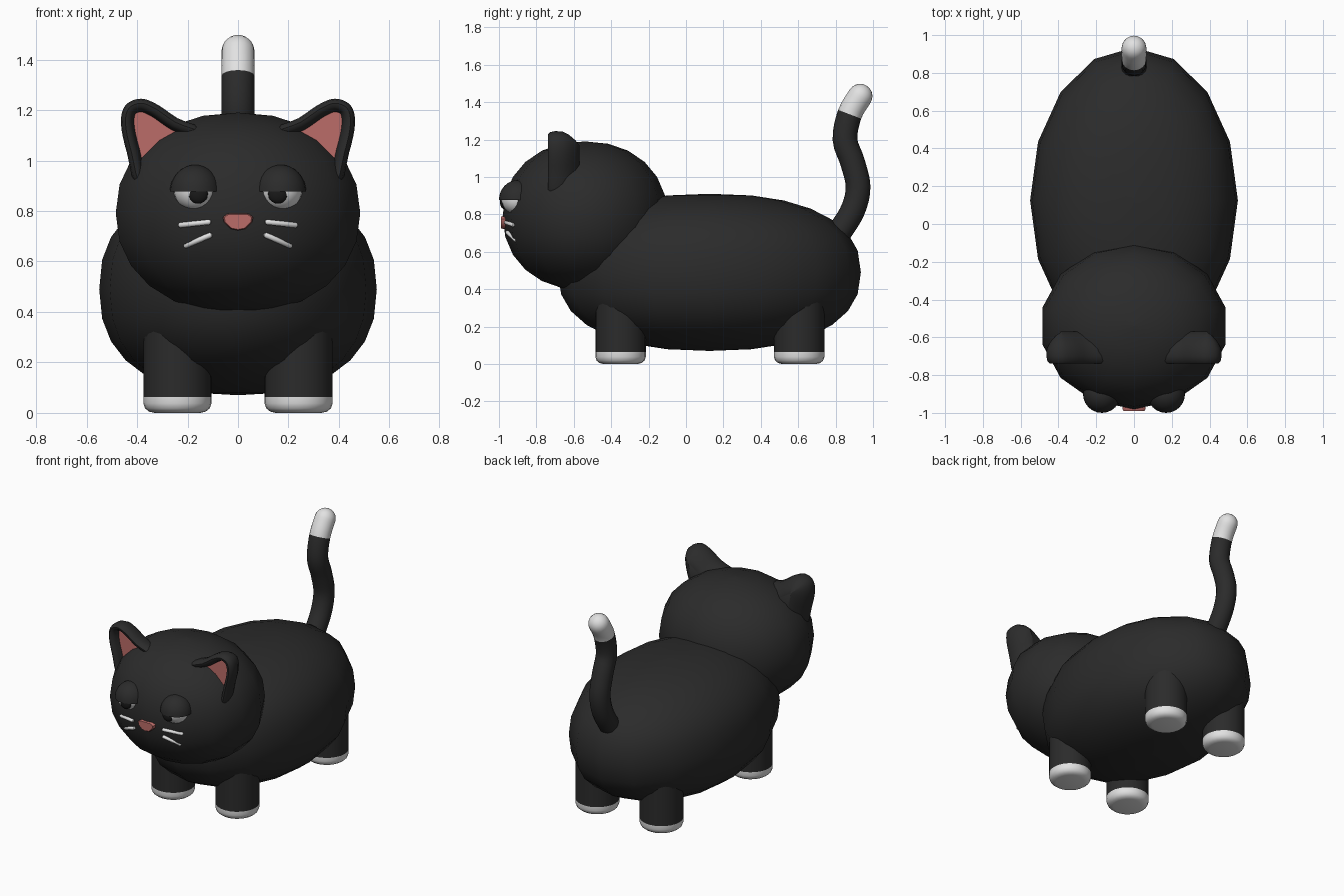
import bpy, bmesh, math
from mathutils import Vector

if "Cube" in bpy.data.objects:
    bpy.data.objects.remove(bpy.data.objects["Cube"])


def material(name, rgb):
    m = bpy.data.materials.new(name)
    m.diffuse_color = (*rgb, 1)
    m.use_nodes = True
    m.node_tree.nodes["Principled BSDF"].inputs["Base Color"].default_value = m.diffuse_color
    return m


BLACK = material("black fur", (0.024, 0.024, 0.024))
WHITE = material("white fur", (0.76, 0.76, 0.76))
PINK = material("pink skin", (0.50, 0.15, 0.14))
PUPIL = material("pupil black", (0.01, 0.01, 0.01))


def loft(name, rings, mats, band_mat=lambda i: 0, angle=50):
    """Skin closed rings of points and cap both ends; band_mat picks each band's material."""
    bm = bmesh.new()
    loops = [[bm.verts.new(p) for p in r] for r in rings]
    n = len(loops[0])
    for i in range(len(loops) - 1):
        a, b = loops[i], loops[i + 1]
        for j in range(n):
            k = (j + 1) % n
            bm.faces.new((a[j], a[k], b[k], b[j])).material_index = band_mat(i)
    bm.faces.new(loops[0][::-1]).material_index = band_mat(0)
    bm.faces.new(loops[-1]).material_index = band_mat(len(loops) - 2)
    bmesh.ops.remove_doubles(bm, verts=bm.verts, dist=1e-5)
    bmesh.ops.recalc_face_normals(bm, faces=bm.faces)
    me = bpy.data.meshes.new(name)
    bm.to_mesh(me)
    bm.free()
    for m in mats:
        me.materials.append(m)
    ob = bpy.data.objects.new(name, me)
    bpy.context.collection.objects.link(ob)
    bpy.ops.object.select_all(action='DESELECT')
    ob.select_set(True)
    bpy.context.view_layer.objects.active = ob
    bpy.ops.object.shade_smooth_by_angle(angle=math.radians(angle))
    return ob


def ellipsoid(name, c, r, mat, segs=16, bands=12, power=2.0, start=-90):
    """Rounded form about the z axis; power above 2 gives fuller shoulders."""
    rings = []
    for i in range(bands + 1):
        t = math.radians(start + (90 - start) * i / bands)
        w = max(math.cos(t), 1e-4) ** (2 / power)
        h = math.copysign(abs(math.sin(t)) ** (2 / power), t)
        rings.append([Vector((c[0] + r[0] * w * math.sin(2 * math.pi * j / segs),
                              c[1] - r[1] * w * math.cos(2 * math.pi * j / segs),
                              c[2] + r[2] * h)) for j in range(segs)])
    return loft(name, rings, [mat])


def spline(pts, steps, closed=False):
    """Smooth curve through the points."""
    n = len(pts)
    P = [Vector(p) for p in pts]

    def at(i):
        return P[i % n] if closed else P[min(max(i, 0), n - 1)]
    out = []
    for i in range(n if closed else n - 1):
        a, b, c, d = at(i - 1), at(i), at(i + 1), at(i + 2)
        for s in range(steps):
            t = s / steps
            out.append(0.5 * (2 * b + (c - a) * t + (2 * a - 5 * b + 4 * c - d) * t * t
                              + (3 * b - a - 3 * c + d) * t ** 3))
    return out if closed else out + [P[-1]]


# Body and head
ellipsoid("body", (0, 0.125, 0.49), (0.55, 0.81, 0.42), BLACK, 16, 14, 2.35)
HC, HR = (0, -0.54, 0.792), (0.497, 0.44, 0.398)
ellipsoid("head", HC, HR, BLACK, 14, 12, 2.15)


def face_y(x, z):
    """Front surface of the head."""
    return HC[1] - HR[1] * math.sqrt(1 - (x / HR[0]) ** 2 - ((z - HC[2]) / HR[2]) ** 2)


# Legs with white paws
LEG = [(0.09, 0), (0.112, 0.005), (0.128, 0.018), (0.135, 0.038), (0.135, 0.063), (0.135, 0.42)]
for end, y in (("front", -0.35), ("back", 0.605)):
    for side, x in (("left", 0.24), ("right", -0.24)):
        rings = [[(x + r * math.cos(math.pi * j / 12), y + r * math.sin(math.pi * j / 12), z)
                  for j in range(24)] for r, z in LEG]
        loft(f"{end}_leg_{side}", rings, [BLACK, WHITE], lambda i: 1 if i < 4 else 0)

# Tail: a swept tube with a rounded white tip
path = spline([(0.74, 0.60), (0.83, 0.72), (0.895, 0.83), (0.92, 0.95), (0.89, 1.08),
               (0.85, 1.20), (0.875, 1.335), (0.931, 1.432)], 4)
axis = (path[-1] - path[-2]).normalized()
R = 0.066
spots = [(p, R) for p in path]
for k in range(1, 6):
    a = math.radians(18 * k)
    spots.append((path[-1] + axis * R * math.sin(a), max(R * math.cos(a), 1e-4)))
rings = []
for i, (p, r) in enumerate(spots):
    lo, hi = spots[max(i - 1, 0)][0], spots[min(i + 1, len(spots) - 1)][0]
    t = (hi - lo).normalized()
    rings.append([(r * math.cos(math.pi * j / 8), p.x - t.y * r * math.sin(math.pi * j / 8),
                   p.y + t.x * r * math.sin(math.pi * j / 8)) for j in range(16)])
loft("tail", rings, [BLACK, WHITE], lambda i: 1 if i >= 24 else 0)

# Ears: rounded outline, thick rim, recessed pink inside
outline = spline([(0.385, 0.88), (0.44, 1.03), (0.464, 1.15), (0.445, 1.22), (0.385, 1.245),
                  (0.32, 1.222), (0.24, 1.168), (0.12, 1.10), (0.20, 0.92)], 4, True)
n = len(outline)
inward = []
for i in range(n):
    t = (outline[(i + 1) % n] - outline[i - 1]).normalized()
    inward.append(Vector((-t.y, t.x)))
EAR = [(0.052, -0.685), (0.045, -0.715), (0.033, -0.735), (0.018, -0.738), (0.005, -0.725),
       (0.0, -0.70), (0.002, -0.66), (0.02, -0.625), (0.05, -0.59), (0.08, -0.57)]
for side, s in (("left", 1), ("right", -1)):
    rings = [[(s * (p + v * d).x, y, (p + v * d).y) for p, v in zip(outline, inward)]
             for d, y in EAR]
    ear = loft(f"ear_{side}", rings, [BLACK, PINK])
    # pink on the recessed floor and its wall
    for f in ear.data.polygons:
        if len(f.vertices) > 4 and f.center.y < -0.65:
            f.material_index = 1

# Eyes, lids, pupils and whiskers
for side, s in (("left", 1), ("right", -1)):
    ellipsoid(f"eye_{side}", (s * 0.17, -0.904, 0.885), (0.085, 0.085, 0.085), WHITE, 24, 14)
    ellipsoid(f"eyelid_{side}", (s * 0.17, -0.90, 0.877), (0.1, 0.1, 0.106), BLACK, 24, 8, start=0)
    ellipsoid(f"pupil_{side}", (s * 0.158, -0.974, 0.868), (0.039, 0.021, 0.039), PUPIL, 20, 10)
    for row, (x0, z0, x1, z1) in (("upper", (0.108, 0.757, 0.235, 0.743)),
                                  ("lower", (0.104, 0.707, 0.212, 0.660))):
        a = Vector((s * x0, face_y(x0, z0) + 0.002, z0))
        b = Vector((s * x1, face_y(x1, z1) + 0.002, z1))
        d = (b - a).normalized()
        u = d.cross(Vector((0, 0, 1))).normalized()
        v = d.cross(u)
        rings = [[a.lerp(b, t) + (u * math.cos(math.pi * j / 5) + v * math.sin(math.pi * j / 5)) * r
                  for j in range(10)]
                 for t, r in ((0, 0.006), (0.05, 0.011), (0.95, 0.011), (1, 0.006))]
        loft(f"{row}_whisker_{side}", rings, [WHITE])

# Nose: rounded triangle
half = [(0.0, 0.79), (0.042, 0.789), (0.06, 0.776), (0.056, 0.755), (0.028, 0.729), (0.0, 0.723)]
shape = half + [(-x, z) for x, z in half[-2:0:-1]]
rings = [[(x * k, y, 0.76 + (z - 0.76) * k) for x, z in shape]
         for k, y in ((1, -0.93), (1, -0.982), (0.9, -0.99))]
loft("nose", rings, [PINK])
